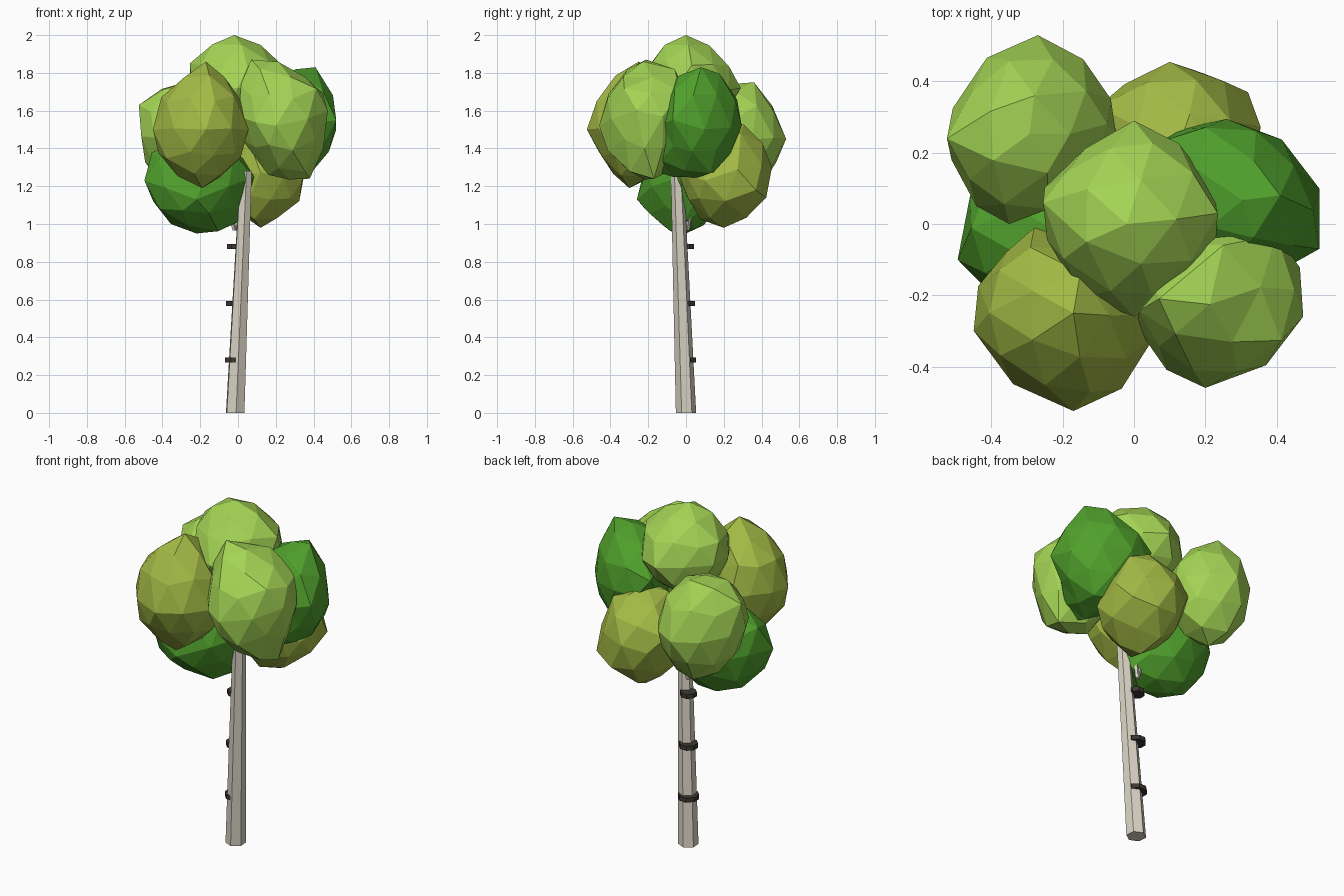
import bpy, bmesh, math, random
from mathutils import Vector

if "Cube" in bpy.data.objects:
    bpy.data.objects.remove(bpy.data.objects["Cube"])

random.seed(7)


def material(name, rgb):
    m = bpy.data.materials.new(name)
    m.diffuse_color = (*rgb, 1)
    m.use_nodes = True
    m.node_tree.nodes["Principled BSDF"].inputs["Base Color"].default_value = m.diffuse_color
    return m


LIGHT = material("light_leaf", (0.37, 0.66, 0.09))
OLIVE = material("olive_leaf", (0.37, 0.49, 0.06))
DARK = material("dark_leaf", (0.08, 0.35, 0.025))
BARK = material("bark", (0.70, 0.66, 0.56))
BAND = material("bark_band", (0.045, 0.04, 0.035))


def finish(name, bm, mat):
    me = bpy.data.meshes.new(name)
    bmesh.ops.recalc_face_normals(bm, faces=bm.faces)
    bm.to_mesh(me)
    bm.free()
    me.materials.append(mat)
    ob = bpy.data.objects.new(name, me)
    bpy.context.collection.objects.link(ob)


def leaf_clump(name, mat, centre, radii, corners):
    """Faceted, irregular ball, pulled out to a few corner points."""
    bm = bmesh.new()
    bmesh.ops.create_icosphere(bm, subdivisions=2, radius=1)
    c, r = Vector(centre), Vector(radii)
    for v in bm.verts:
        v.co = c + v.co * r * random.uniform(0.92, 1.03)
    moved = set()
    for corner in map(Vector, corners):
        v = max((v for v in bm.verts if v not in moved),
                key=lambda v: (v.co - c).normalized().dot((corner - c).normalized()))
        step = corner - v.co
        v.co = corner
        moved.add(v)
        for e in v.link_edges:
            n = e.other_vert(v)
            if n not in moved:
                n.co += step * 0.35
    finish(name, bm, mat)


def limb(name, p0, p1, r0, r1, sides, mat, turn=0.0):
    """Tapered prism with level ends between two points."""
    bm = bmesh.new()
    rings = []
    for p, r in ((p0, r0), (p1, r1)):
        rings.append([bm.verts.new(Vector(p) + Vector((
            r * math.cos(turn + math.tau * k / sides),
            r * math.sin(turn + math.tau * k / sides), 0)))
            for k in range(sides)])
    for k in range(sides):
        n = (k + 1) % sides
        bm.faces.new((rings[0][k], rings[0][n], rings[1][n], rings[1][k]))
    bm.faces.new(rings[0][::-1])
    bm.faces.new(rings[1])
    finish(name, bm, mat)


# Leaning trunk
limb("trunk", (-0.015, 0, 0), (0.042, -0.047, 1.28), 0.054, 0.034, 6, BARK,
     math.radians(95))

# Dark bands, upright, so they only show on the back left of the trunk
for i, (z, r) in enumerate(((0.28, 0.058), (0.58, 0.052), (0.88, 0.045))):
    limb(f"bark_band_{i + 1}", (-0.016, 0, z - 0.013), (-0.016, 0, z + 0.013),
         r, r, 8, BAND, math.radians(22.5))

# Short branches reaching up into the crown
for i, tip in enumerate(((-0.12, -0.06, 1.3), (-0.06, 0.1, 1.35), (0.08, 0.07, 1.35))):
    limb(f"branch_{i + 1}", (-0.018, 0.005, 0.965), tip, 0.012, 0.02, 5, BARK)

# Crown
leaf_clump("crown_top", LIGHT, (-0.015, 0.01, 1.73), (0.23, 0.245, 0.25),
           [(-0.02, 0, 2.0), (0.235, 0.03, 1.84), (-0.255, 0.06, 1.85),
            (0, 0.29, 1.72), (0, -0.26, 1.72), (0.22, 0.1, 1.68)])
leaf_clump("crown_front_left", OLIVE, (-0.2, -0.26, 1.52), (0.24, 0.24, 0.31),
           [(-0.17, -0.525, 1.5), (-0.45, -0.3, 1.5), (-0.19, -0.3, 1.19),
            (-0.28, -0.01, 1.5), (0.055, -0.32, 1.5), (-0.17, -0.25, 1.86)])
leaf_clump("crown_front_right", LIGHT, (0.24, -0.23, 1.55), (0.23, 0.21, 0.28),
           [(0.07, -0.21, 1.87), (0.475, -0.26, 1.6), (0.2, -0.46, 1.52),
            (0.38, -0.17, 1.24), (0.16, -0.2, 1.26), (0.4, -0.03, 1.7),
            (0.25, -0.06, 1.82), (0.02, -0.2, 1.45)])
leaf_clump("crown_right", DARK, (0.3, 0.06, 1.52), (0.20, 0.22, 0.29),
           [(0.28, -0.19, 1.29), (0.52, 0.1, 1.5), (0.52, -0.07, 1.55),
            (0.26, 0.295, 1.52), (0.41, 0.08, 1.83), (0.07, 0.23, 1.6)])
leaf_clump("crown_back_left", LIGHT, (-0.28, 0.26, 1.46), (0.23, 0.24, 0.29),
           [(-0.525, 0.24, 1.63), (-0.27, 0.53, 1.45), (-0.35, 0.0, 1.45),
            (-0.05, 0.25, 1.42), (-0.28, 0.36, 1.75), (-0.28, 0.28, 1.14)])
leaf_clump("crown_back_right_low", OLIVE, (0.12, 0.2, 1.27), (0.21, 0.24, 0.28),
           [(0.32, 0.37, 1.18), (0.1, 0.455, 1.3), (0.12, 0.2, 0.98),
            (0.34, 0.1, 1.23), (-0.1, 0.33, 1.35), (0.27, 0.29, 1.48)])
leaf_clump("crown_left_low", DARK, (-0.22, -0.02, 1.22), (0.27, 0.22, 0.27),
           [(-0.495, -0.1, 1.23), (-0.22, 0, 0.95), (0.085, -0.03, 1.25),
            (-0.22, -0.26, 1.13), (-0.46, 0.08, 1.25), (0.02, 0, 1.02)])
